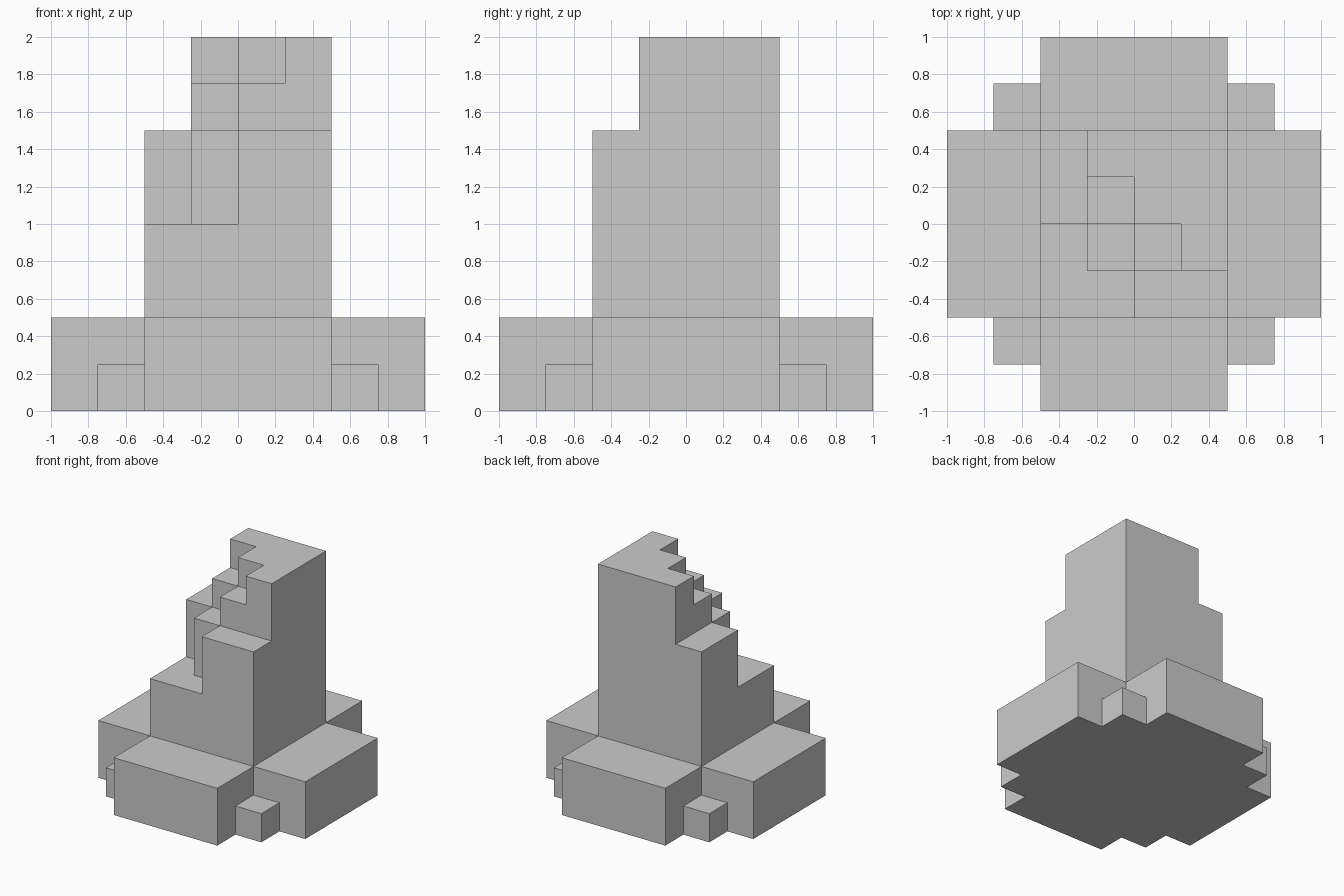
import bpy, bmesh
from mathutils import Vector

if "Cube" in bpy.data.objects:
    bpy.data.objects.remove(bpy.data.objects["Cube"])

U = 0.25  # every size is a multiple of this block unit


def block(x0, x1, y0, y1, z0, z1):
    """Set of unit cells filling a box given in model units."""
    r = lambda a, b: range(round(a / U), round(b / U))
    return {(i, j, k) for i in r(x0, x1) for j in r(y0, y1) for k in r(z0, z1)}


# Base: crossed slabs with a low block in each inner corner
solid = block(-1, 1, -0.5, 0.5, 0, 0.5) | block(-0.5, 0.5, -1, 1, 0, 0.5)
solid |= block(-0.75, 0.75, -0.75, 0.75, 0, 0.25)

# Tower: square column
solid |= block(-0.5, 0.5, -0.5, 0.5, 0, 2)

# Steps cut into the front left corner of the tower
solid -= block(-0.5, -0.25, -0.5, 0, 1, 2)        # low ledge, left
solid -= block(-0.5, 0, -0.5, -0.25, 1, 2)        # low ledge, front
solid -= block(-0.5, -0.25, -0.5, 0.5, 1.5, 2)    # shoulder, left
solid -= block(-0.5, 0.5, -0.5, -0.25, 1.5, 2)    # shoulder, front
solid -= block(-0.25, 0, -0.25, 0, 1.5, 2)        # corner notch
solid -= block(-0.25, 0, 0, 0.25, 1.75, 2)        # top step, left
solid -= block(0, 0.25, -0.25, 0, 1.75, 2)        # top step, front

# Outer skin of the merged blocks
bm = bmesh.new()
for cell in solid:
    for axis in range(3):
        for side in (0, 1):
            nb = list(cell)
            nb[axis] += 2 * side - 1
            if tuple(nb) in solid:
                continue
            corner = Vector(cell)
            corner[axis] += side
            u, v = Vector(), Vector()
            u[(axis + 1) % 3] = v[(axis + 2) % 3] = 1
            quad = [corner, corner + u, corner + u + v, corner + v]
            if not side:
                quad.reverse()
            bm.faces.new([bm.verts.new(p * U) for p in quad])

bmesh.ops.remove_doubles(bm, verts=bm.verts, dist=0.001)
bmesh.ops.dissolve_limit(bm, angle_limit=0.01, verts=bm.verts, edges=bm.edges)
mesh = bpy.data.meshes.new("stepped_tower")
bm.to_mesh(mesh)
bm.free()
bpy.context.collection.objects.link(bpy.data.objects.new("stepped_tower", mesh))
